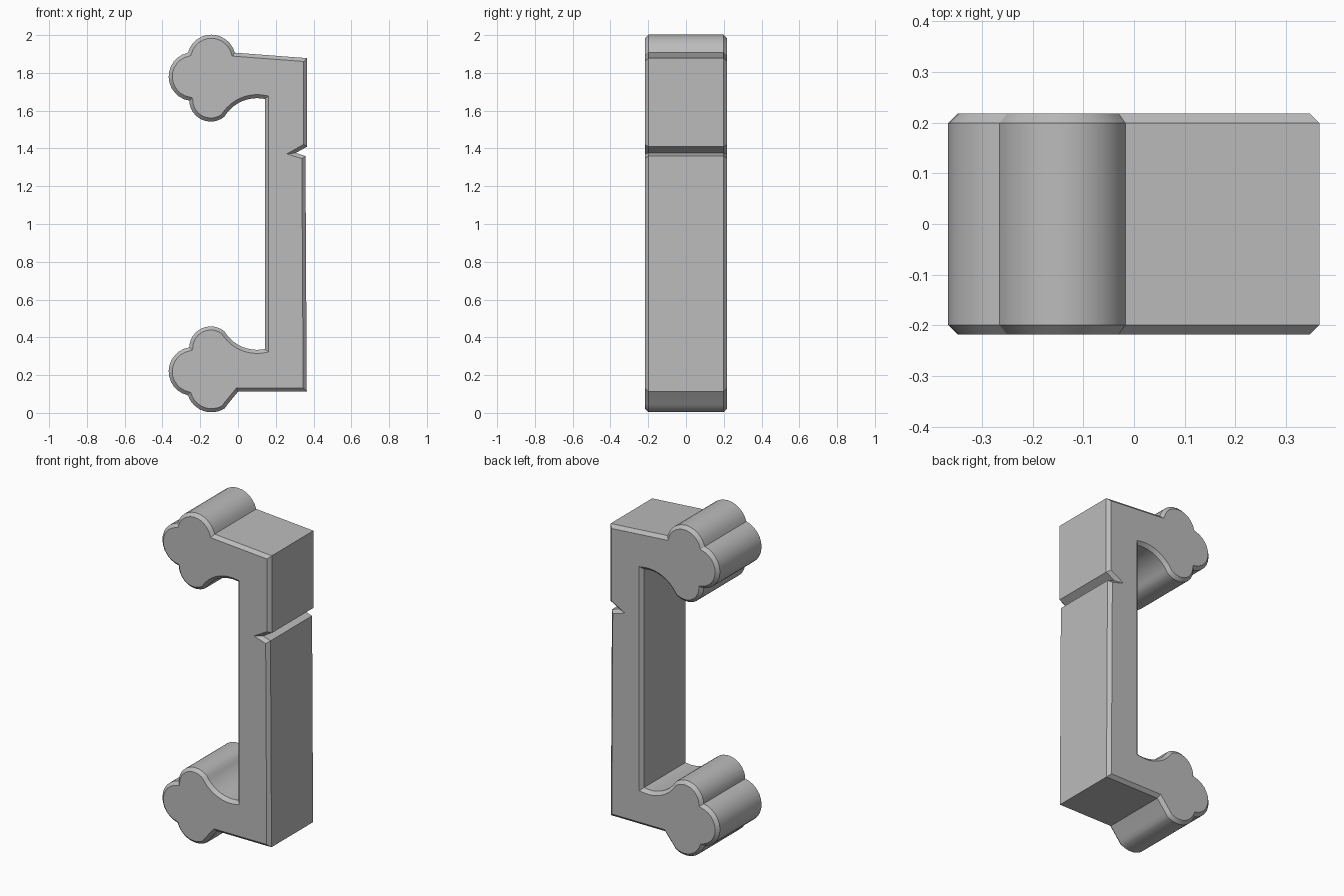
import bpy, bmesh, math
from mathutils import Vector
from mathutils.geometry import intersect_line_line_2d

cube = bpy.data.objects.get("Cube")
if cube:
    bpy.data.objects.remove(cube, do_unlink=True)

HALF_WIDTH = 0.218
CHAMFER = 0.019
STEPS = 12


def arc(a, b, c):
    """Points on the circle from a through b to c, without the last one."""
    a, b, c = Vector(a), Vector(b), Vector(c)
    m, n = (a + b) / 2, (b + c) / 2
    u, v = (b - a).orthogonal(), (c - b).orthogonal()
    d = n - m
    t = (d.x * v.y - d.y * v.x) / (u.x * v.y - u.y * v.x)
    centre = m + u * t
    start, mid, end = a - centre, b - centre, c - centre
    sweep = -(start.angle_signed(mid) + mid.angle_signed(end))
    points = []
    for i in range(STEPS):
        ang = sweep * i / STEPS
        co, si = math.cos(ang), math.sin(ang)
        points.append((centre.x + start.x * co - start.y * si,
                       centre.y + start.x * si + start.y * co))
    return points


# Inner part of a hook: side lobe, inner lobe and the hollow next to the stem
hook = (arc((-0.265, 0.093), (-0.367, 0.225), (-0.258, 0.347))
        + arc((-0.258, 0.347), (-0.165, 0.456), (-0.072, 0.432))
        + arc((-0.072, 0.432), (0.02, 0.351), (0.142, 0.338))
        + [(0.142, 0.338)])
mirrored_hook = [(x, 2.0 - z) for x, z in reversed(hook)]

# Whole outline, starting at the lower outer corner
outline = [(0.364, 0.112), (0.0, 0.112), (-0.055, 0.045)]
outline += arc((-0.07, 0.024), (-0.175, 0.008), (-0.265, 0.093))
outline += hook + mirrored_hook
outline += arc((-0.265, 1.907), (-0.165, 2.0), (-0.017, 1.907))[1:]
outline += [(-0.017, 1.907), (0.366, 1.878)]
# Notch in the back of the stem
outline += [(0.366, 1.41), (0.306, 1.376), (0.357, 1.36)]

bm = bmesh.new()
face = bm.faces.new([bm.verts.new((x, -HALF_WIDTH + CHAMFER, z)) for x, z in outline])
ext = bmesh.ops.extrude_face_region(bm, geom=[face], use_keep_orig=True)
far = [g for g in ext["geom"] if isinstance(g, bmesh.types.BMVert)]
bmesh.ops.translate(bm, verts=far, vec=(0, 2 * (HALF_WIDTH - CHAMFER), 0))
bmesh.ops.recalc_face_normals(bm, faces=bm.faces)
# Chamfer both ends
bm.normal_update()
ends = [f for f in bm.faces if len(f.verts) > 4]
bmesh.ops.inset_individual(bm, faces=ends, thickness=CHAMFER, depth=CHAMFER,
                           use_even_offset=True)
mesh = bpy.data.meshes.new("clip_bracket")
bm.to_mesh(mesh)
bm.free()

bracket = bpy.data.objects.new("clip_bracket", mesh)
bpy.context.collection.objects.link(bracket)

# Plain grey plastic
grey = bpy.data.materials.new("plain_grey")
grey.use_nodes = True
colour = (0.5, 0.5, 0.5, 1.0)
grey.diffuse_color = colour
grey.node_tree.nodes["Principled BSDF"].inputs["Base Color"].default_value = colour
mesh.materials.append(grey)

bpy.ops.object.select_all(action="DESELECT")
bracket.select_set(True)
bpy.context.view_layer.objects.active = bracket
bpy.ops.object.shade_smooth_by_angle(angle=math.radians(28))
